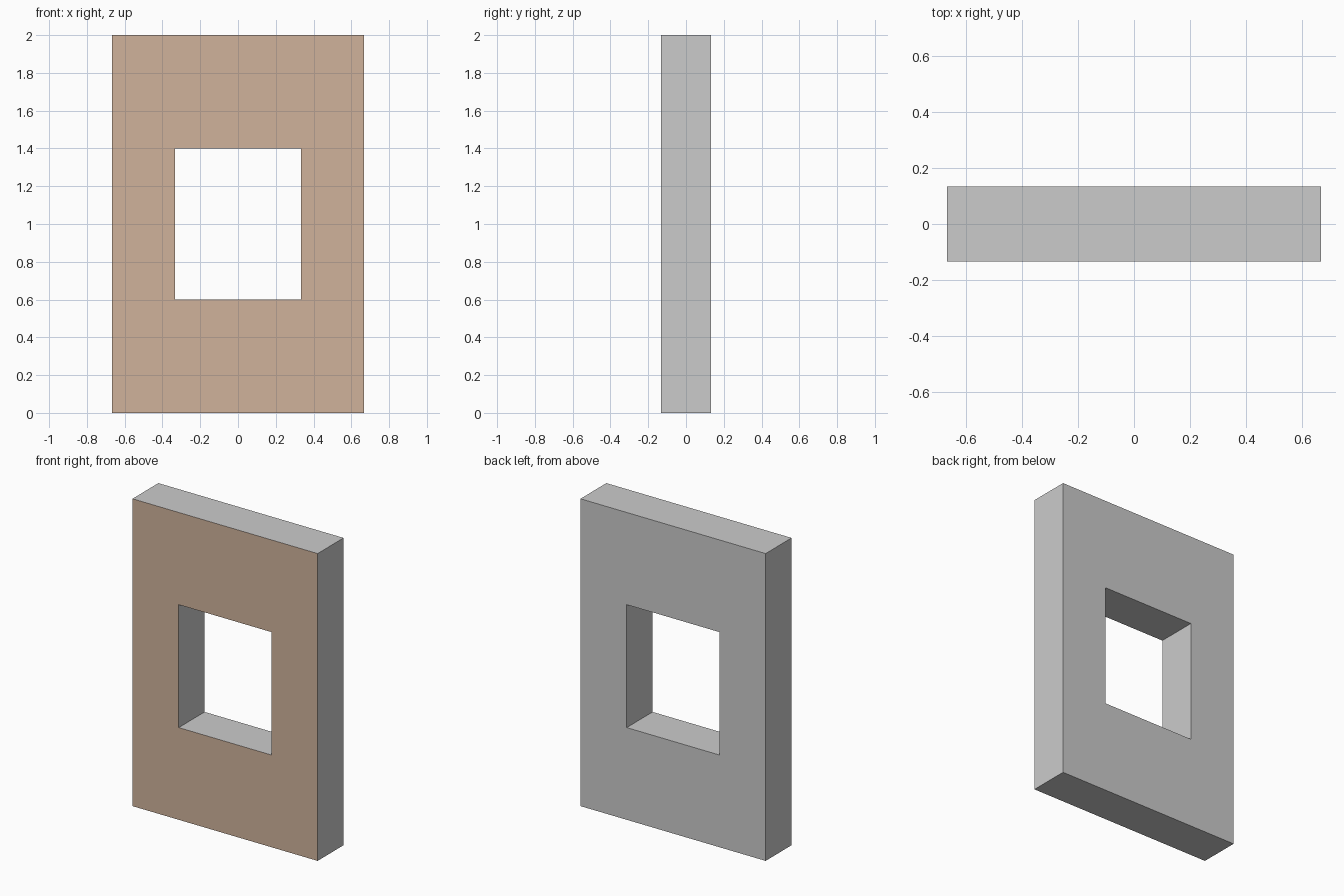
import bpy, bmesh

if "Cube" in bpy.data.objects:
    bpy.data.objects.remove(bpy.data.objects["Cube"])

W, D, H = 1.3333, 0.2667, 2.0      # wall width, depth, height
WIN_W, WIN_Z0, WIN_Z1 = 0.6667, 0.6, 1.4


def rect(bm, half_w, z0, z1, y):
    return [bm.verts.new((x, y, z)) for x, z in
            ((-half_w, z0), (half_w, z0), (half_w, z1), (-half_w, z1))]


# Wall panel: front ring around the window, extruded back through the depth
bm = bmesh.new()
outer = rect(bm, W / 2, 0, H, -D / 2)
inner = rect(bm, WIN_W / 2, WIN_Z0, WIN_Z1, -D / 2)
front = []
for i in range(4):
    j = (i + 1) % 4
    front.append(bm.faces.new((outer[i], outer[j], inner[j], inner[i])))
ext = bmesh.ops.extrude_face_region(bm, geom=front, use_keep_orig=True)
back = [v for v in ext["geom"] if isinstance(v, bmesh.types.BMVert)]
bmesh.ops.translate(bm, verts=back, vec=(0, D, 0))
bmesh.ops.recalc_face_normals(bm, faces=bm.faces)

# Brown finish on the front face only
for f in bm.faces:
    f.material_index = 1 if f.normal.y < -0.9 else 0

mesh = bpy.data.meshes.new("window_wall")
bm.to_mesh(mesh)
bm.free()
plaster = bpy.data.materials.new("plaster")
plaster.diffuse_color = (0.8, 0.8, 0.8, 1)
plaster.use_nodes = True
plaster.node_tree.nodes["Principled BSDF"].inputs["Base Color"].default_value = plaster.diffuse_color
brown = bpy.data.materials.new("brown_front")
brown.diffuse_color = (0.63, 0.45, 0.33, 1)
brown.use_nodes = True
brown.node_tree.nodes["Principled BSDF"].inputs["Base Color"].default_value = brown.diffuse_color
mesh.materials.append(plaster)
mesh.materials.append(brown)
wall = bpy.data.objects.new("window_wall", mesh)
bpy.context.collection.objects.link(wall)
